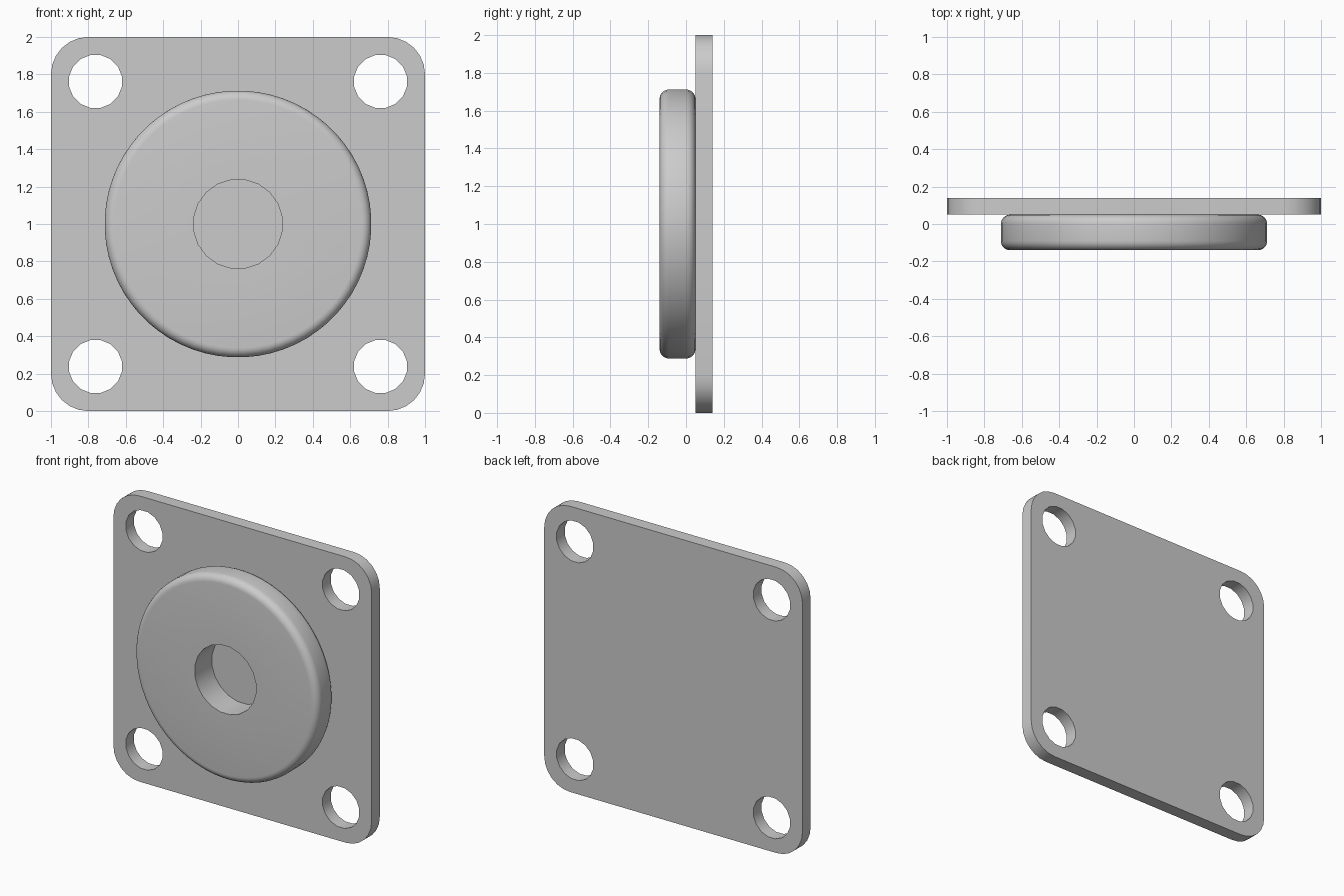
import bpy, bmesh
from math import pi, sin, cos

cube = bpy.data.objects.get("Cube")
if cube:
    bpy.data.objects.remove(cube)

grey = bpy.data.materials.new("grey metal")
grey.use_nodes = True
grey.diffuse_color = (0.6, 0.6, 0.6, 1)
grey.node_tree.nodes["Principled BSDF"].inputs["Base Color"].default_value = (0.6, 0.6, 0.6, 1)

MID = 1.0       # height of the shared axis
BACK, JOIN, FRONT = 0.14, 0.05, -0.14


def circle(cx, cz, r, n):
    return [(cx + r * cos(2 * pi * (i + 0.5) / n), cz + r * sin(2 * pi * (i + 0.5) / n))
            for i in range(n)]


def rounded_square(half, r, steps):
    pts = []
    for q, (sx, sz) in enumerate([(1, 1), (-1, 1), (-1, -1), (1, -1)]):
        for i in range(steps + 1):
            a = pi / 2 * (q + i / steps)
            pts.append((sx * (half - r) + r * cos(a), MID + sz * (half - r) + r * sin(a)))
    return pts


def ring_loop(bm, pts, y):
    verts = [bm.verts.new((x, y, z)) for x, z in pts]
    edges = [bm.edges.new((verts[i - 1], verts[i])) for i in range(len(verts))]
    return verts, edges


def bridge(bm, a, b):
    for i in range(len(a)):
        bm.faces.new((a[i - 1], a[i], b[i], b[i - 1]))


def finish(bm, name):
    bmesh.ops.recalc_face_normals(bm, faces=bm.faces)
    mesh = bpy.data.meshes.new(name)
    bm.to_mesh(mesh)
    bm.free()
    mesh.materials.append(grey)
    obj = bpy.data.objects.new(name, mesh)
    bpy.context.collection.objects.link(obj)
    bpy.ops.object.select_all(action='DESELECT')
    obj.select_set(True)
    bpy.context.view_layer.objects.active = obj
    bpy.ops.object.shade_smooth_by_angle(angle=pi / 6)


# Mounting plate: rounded square with four through holes
outlines = [rounded_square(1.0, 0.2, 6)]
outlines += [circle(sx * 0.762, MID + sz * 0.762, 0.144, 16) for sx in (-1, 1) for sz in (-1, 1)]
bm = bmesh.new()
caps = [[ring_loop(bm, pts, y) for pts in outlines] for y in (JOIN, BACK)]
for cap in caps:
    bmesh.ops.triangle_fill(bm, edges=[e for _, edges in cap for e in edges],
                            use_beauty=True, normal=(0, 1, 0))
for (a, _), (b, _) in zip(*caps):
    bridge(bm, a, b)
finish(bm, "mounting_plate")

# Round boss: disc with rounded rims and a central bore down to the plate
R, FILLET, STEPS = 0.713, 0.05, 6
profile = []
for y, start in ((FRONT + FILLET, -pi / 2), (JOIN - FILLET, 0)):
    for i in range(STEPS + 1):
        a = start + pi / 2 * i / STEPS
        profile.append((R - FILLET + FILLET * cos(a), y + FILLET * sin(a)))
bm = bmesh.new()
rims = [ring_loop(bm, circle(0, MID, r, 64), y) for r, y in profile]
for (a, _), (b, _) in zip(rims, rims[1:]):
    bridge(bm, a, b)
bore = [ring_loop(bm, circle(0, MID, 0.239, 20), y) for y in (FRONT, JOIN)]
bridge(bm, bore[0][0], bore[1][0])
for rim, hole in ((rims[0], bore[0]), (rims[-1], bore[1])):
    bmesh.ops.triangle_fill(bm, edges=rim[1] + hole[1], use_beauty=True, normal=(0, 1, 0))
finish(bm, "round_boss")
